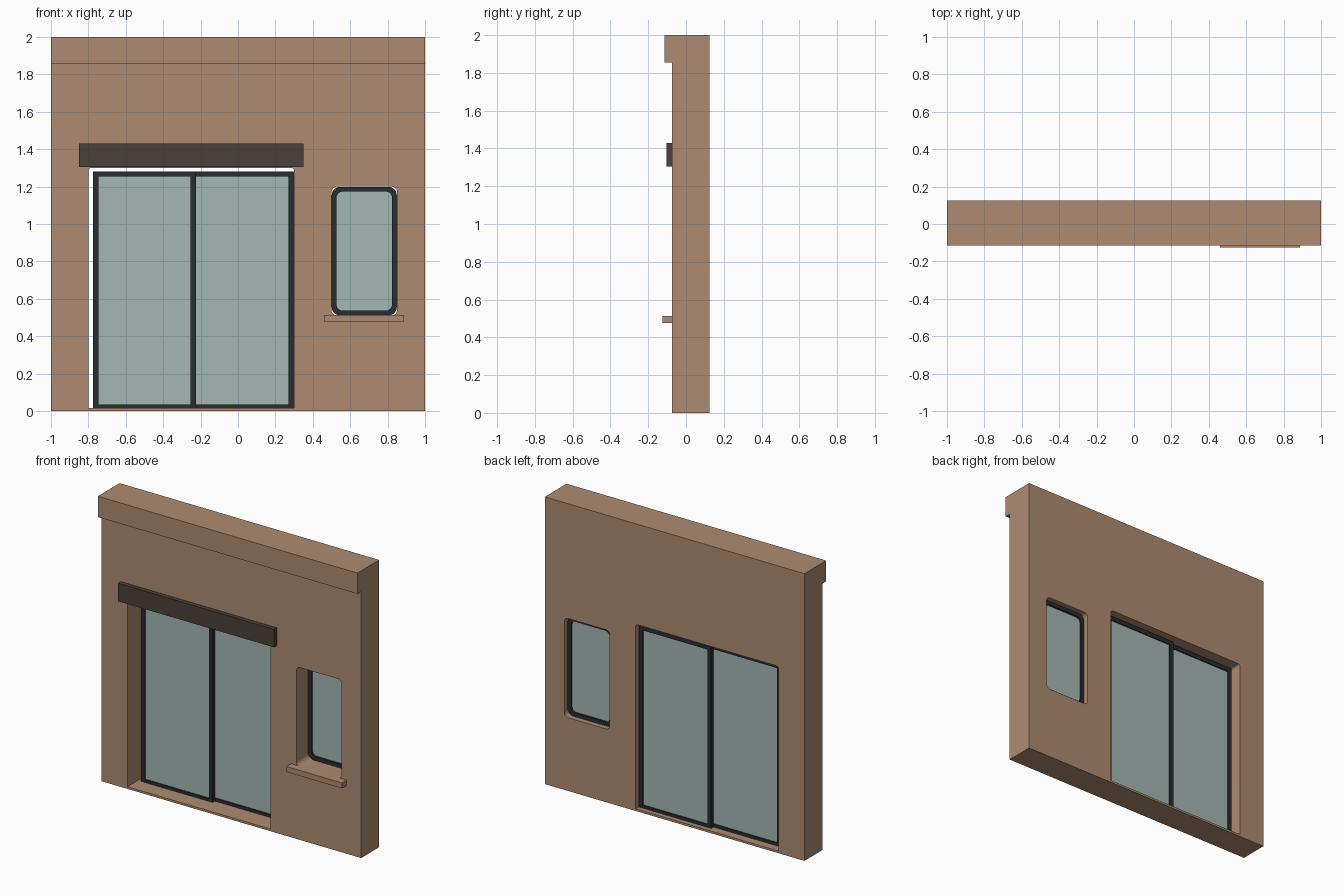
import bpy
import math

cube = bpy.data.objects.get("Cube")
if cube:
    bpy.data.objects.remove(cube, do_unlink=True)


def make_material(name, rgb):
    mat = bpy.data.materials.new(name)
    mat.use_nodes = True
    color = (*rgb, 1.0)
    mat.diffuse_color = color
    bsdf = next(n for n in mat.node_tree.nodes if n.type == 'BSDF_PRINCIPLED')
    bsdf.inputs["Base Color"].default_value = color
    bsdf.inputs["Roughness"].default_value = 0.8
    return mat


CLAY = make_material("clay_plaster", (0.42, 0.257, 0.164))
TIMBER = make_material("dark_timber", (0.07, 0.052, 0.041))
METAL = make_material("charcoal_frame", (0.023, 0.025, 0.031))
GLASS = make_material("pale_glass", (0.366, 0.474, 0.451))


def rounded_rect(x0, x1, z0, z1, top=0.0, bottom=0.0, steps=6):
    """Outline of a rectangle with separate top and bottom corner radii."""
    corners = [(x1, z1, -1, -1, top, 0), (x0, z1, 1, -1, top, 90),
               (x0, z0, 1, 1, bottom, 180), (x1, z0, -1, 1, bottom, 270)]
    points = []
    for x, z, sx, sz, r, start in corners:
        if r == 0:
            points.append((x, z))
            continue
        for i in range(steps + 1):
            a = math.radians(start + 90 * i / steps)
            points.append((x + sx * r + r * math.cos(a),
                           z + sz * r + r * math.sin(a)))
    return points


def slab(name, loops, y0, y1, mat):
    """Upright slab from an outline plus hole outlines, between two depths."""
    curve = bpy.data.curves.new(name, 'CURVE')
    curve.dimensions = '2D'
    curve.fill_mode = 'BOTH'
    curve.extrude = (y1 - y0) / 2
    for loop in loops:
        spline = curve.splines.new('POLY')
        spline.points.add(len(loop) - 1)
        for point, (x, z) in zip(spline.points, loop):
            point.co = (x, z, 0, 1)
        spline.use_cyclic_u = True
    obj = bpy.data.objects.new(name, curve)
    bpy.context.collection.objects.link(obj)
    obj.location.y = (y0 + y1) / 2
    obj.rotation_euler.x = math.pi / 2
    curve.materials.append(mat)
    bpy.ops.object.select_all(action='DESELECT')
    bpy.context.view_layer.objects.active = obj
    obj.select_set(True)
    bpy.ops.object.convert(target='MESH')
    bpy.ops.object.shade_smooth_by_angle(angle=math.radians(30))
    return bpy.context.object


def glazed_panel(name, x0, x1, z0, z1, y0, y1, width, radius=0.0):
    """Frame ring with a thin pane set in the middle of its depth."""
    inner = max(radius - width / 2, 0)
    hole = (x0 + width, x1 - width, z0 + width, z1 - width)
    slab(name + "_frame",
         [rounded_rect(x0, x1, z0, z1, radius, radius),
          rounded_rect(*hole, inner, inner)], y0, y1, METAL)
    mid = (y0 + y1) / 2
    slab(name + "_glass", [rounded_rect(*hole, inner, inner)],
         mid - 0.004, mid + 0.004, GLASS)


FRONT, BACK = -0.073, 0.125

# Wall with door and window openings
slab("wall", [rounded_rect(-1, 1, 0, 2),
              rounded_rect(-0.8, 0.3, 0.015, 1.3, top=0.015),
              rounded_rect(0.5, 0.85, 0.51, 1.2, 0.03, 0.03)],
     FRONT, BACK, CLAY)

# Projecting parts on the front
slab("cornice", [rounded_rect(-1, 1, 1.855, 2)], -0.114, FRONT, CLAY)
slab("lintel", [rounded_rect(-0.85, 0.35, 1.305, 1.43)], -0.104, FRONT, TIMBER)
slab("window_sill", [rounded_rect(0.46, 0.888, 0.475, 0.513)],
     -0.125, FRONT, CLAY)

# Sliding door: two leaves on neighbouring tracks
glazed_panel("right_door_leaf", -0.776, -0.225, 0.006, 1.282, 0.042, 0.067, 0.029)
glazed_panel("left_door_leaf", -0.258, 0.299, 0.006, 1.282, 0.067, 0.092, 0.029)

# Small rounded window
glazed_panel("window", 0.501, 0.849, 0.511, 1.199, 0.055, 0.09, 0.026, 0.045)
